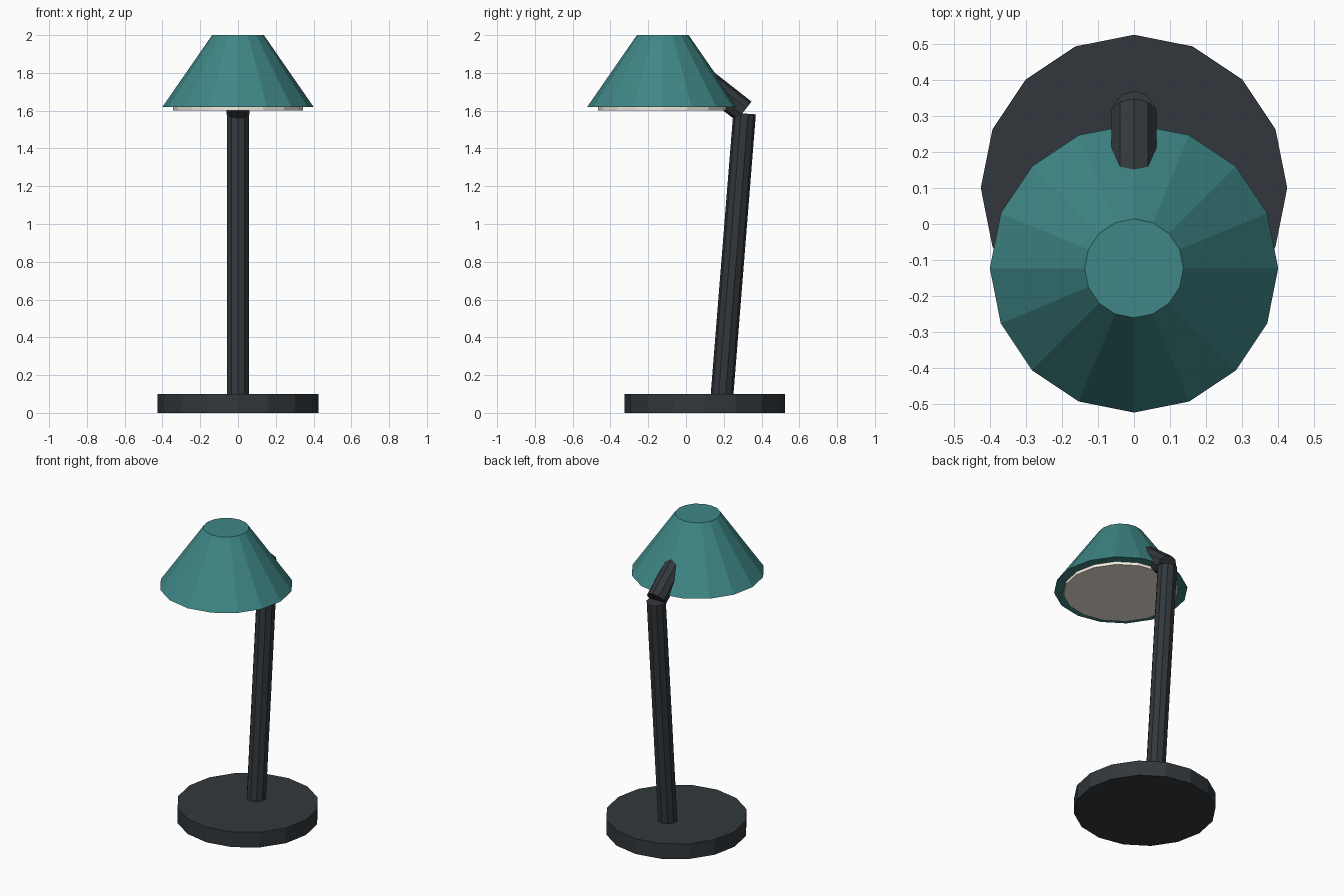
import bpy
import bmesh
from mathutils import Vector, Matrix
from math import atan2

if "Cube" in bpy.data.objects:
    bpy.data.objects.remove(bpy.data.objects["Cube"])


def material(name, rgb):
    m = bpy.data.materials.new(name)
    m.diffuse_color = (*rgb, 1)
    m.use_nodes = True
    m.node_tree.nodes["Principled BSDF"].inputs["Base Color"].default_value = m.diffuse_color
    return m


def frustum(name, a, b, r1, r2, sides, mat):
    """Flat-shaded capped cylinder or cone from point a to b (same x)."""
    a, b = Vector(a), Vector(b)
    d = b - a
    bm = bmesh.new()
    bmesh.ops.create_cone(bm, cap_ends=True, segments=sides,
                          radius1=r1, radius2=r2, depth=d.length)
    tilt = Matrix.Rotation(atan2(-d.y, d.z), 4, 'X')
    bm.transform(Matrix.Translation((a + b) / 2) @ tilt)
    mesh = bpy.data.meshes.new(name)
    bm.to_mesh(mesh)
    bm.free()
    mesh.materials.append(mat)
    obj = bpy.data.objects.new(name, mesh)
    bpy.context.collection.objects.link(obj)
    return obj


dark = material("dark_metal", (0.032, 0.039, 0.045))
teal = material("teal_shade", (0.05, 0.24, 0.24))
cream = material("cream_diffuser", (0.9, 0.84, 0.74))

# Round foot
frustum("base", (0, 0.1, 0), (0, 0.1, 0.1), 0.425, 0.425, 16, dark)
# Leaning post
frustum("post", (0, 0.188, 0.06), (0, 0.31, 1.585), 0.06, 0.06, 10, dark)
# Short arm reaching into the shade
frustum("arm", (0, 0.307, 1.597), (0, 0.071, 1.782), 0.065, 0.065, 10, dark)
# Conical shade
frustum("shade", (0, -0.123, 1.62), (0, -0.123, 2.0), 0.4, 0.137, 16, teal)
# Light disc under the shade
frustum("diffuser", (0, -0.123, 1.6), (0, -0.123, 1.63), 0.343, 0.343, 16, cream)
